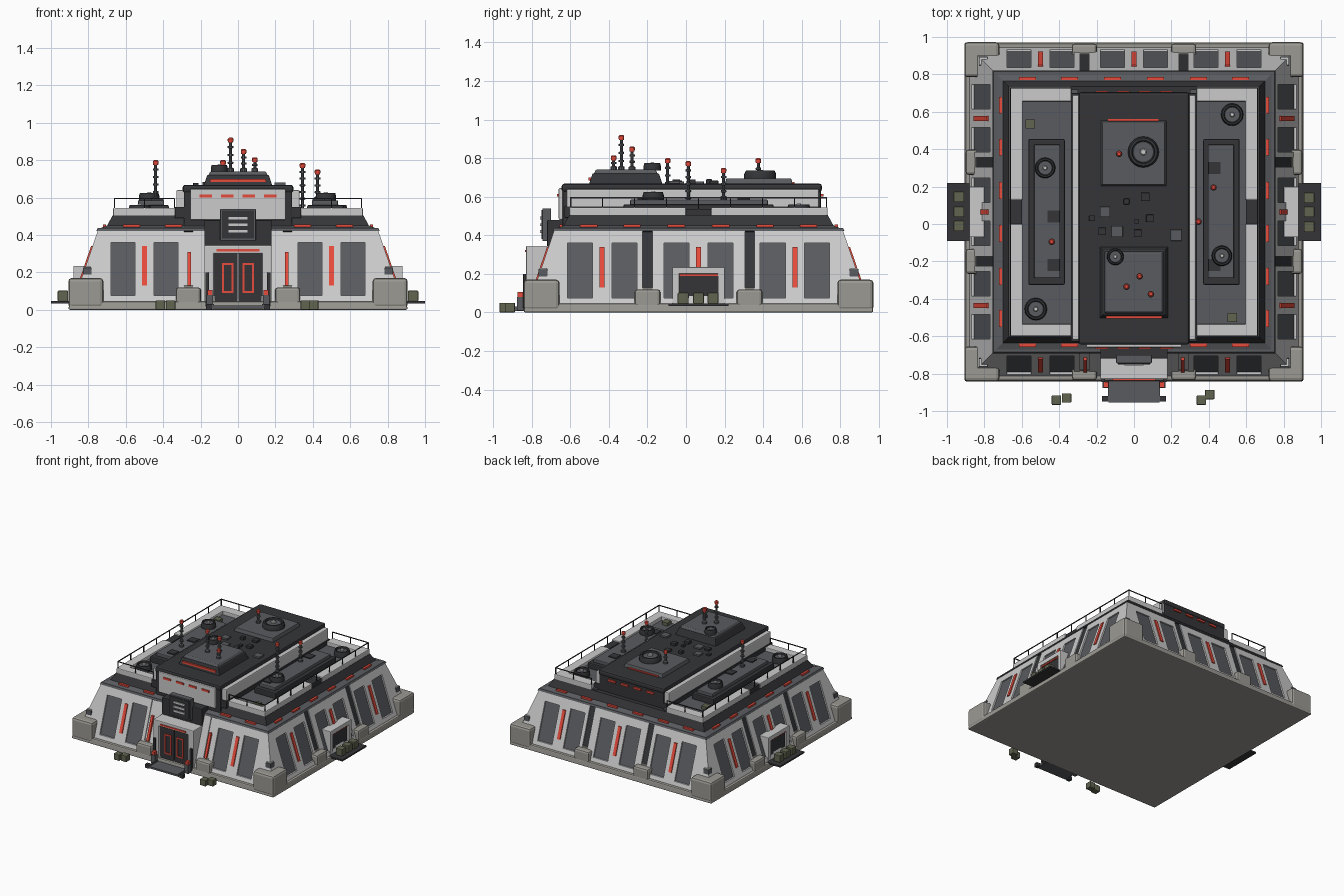
import bpy, math, random
from mathutils import Matrix, Vector

if "Cube" in bpy.data.objects:
    bpy.data.objects.remove(bpy.data.objects["Cube"])

random.seed(4)
CY = 0.065                      # centre of the square building in y

def mat(name, r, g, b):
    m = bpy.data.materials.new(name)
    m.diffuse_color = (r, g, b, 1)
    m.use_nodes = True
    m.node_tree.nodes["Principled BSDF"].inputs["Base Color"].default_value = m.diffuse_color
    return m

LIGHT = mat("light_panel", .52, .52, .51)
STONE = mat("concrete", .33, .32, .29)
MID = mat("mid_grey", .10, .105, .115)
DARK = mat("dark_grey", .035, .036, .04)
RED = mat("red_light", .8, .07, .045)
OLIVE = mat("olive", .12, .13, .08)

def mesh(name, verts, faces, m, bevel=0, smooth=False):
    me = bpy.data.meshes.new(name)
    me.from_pydata([tuple(v) for v in verts], [], faces)
    me.materials.append(m)
    ob = bpy.data.objects.new(name, me)
    bpy.context.collection.objects.link(ob)
    if smooth:
        me.polygons.foreach_set("use_smooth", [True] * len(me.polygons))
        me.set_sharp_from_angle(angle=math.radians(35))
    if bevel:
        b = ob.modifiers.new("bevel", "BEVEL")
        b.width, b.segments = bevel, 2
    return ob

HEX = [(3, 2, 1, 0), (4, 5, 6, 7), (0, 1, 5, 4), (1, 2, 6, 5), (2, 3, 7, 6), (3, 0, 4, 7)]

def box(name, x0, x1, y0, y1, z0, z1, m, bevel=0, inset=0):
    """Box, or a truncated pyramid when inset is given."""
    x0, x1 = sorted((x0, x1))
    i = inset
    v = [(x0, y0, z0), (x1, y0, z0), (x1, y1, z0), (x0, y1, z0),
         (x0+i, y0+i, z1), (x1-i, y0+i, z1), (x1-i, y1-i, z1), (x0+i, y1-i, z1)]
    return mesh(name, v, HEX, m, bevel)

def square(name, half0, half1, z0, z1, m, bevel=0):
    return box(name, -half0, half0, CY-half0, CY+half0, z0, z1, m, bevel, half0-half1)

def cube(name, x, y, z, s, m, h=None, bevel=0):
    return box(name, x-s/2, x+s/2, y-s/2, y+s/2, z, z+(h or s), m, bevel)

def lathe(name, x, y, prof, m, n=20):
    v, f = [], []
    for r, z in prof:
        v += [(x+r*math.cos(2*math.pi*k/n), y+r*math.sin(2*math.pi*k/n), z) for k in range(n)]
    for j in range(len(prof)-1):
        f += [(j*n+k, j*n+(k+1) % n, (j+1)*n+(k+1) % n, (j+1)*n+k) for k in range(n)]
    f += [tuple(range(n))[::-1], tuple(range(len(v)-n, len(v)))]
    return mesh(name, v, f, m, smooth=True)

def half(z):                    # wall half-width at height z
    return .865 - (z-.05)*.342

def wall(name, side, u0, u1, z0, z1, t, m, corner=0):
    """Slab lying on the sloped wall; side 0 front, 1 right, 2 back, 3 left."""
    v = []
    for z in (z0, z1):
        a, b = half(z)-.02, half(z)+t
        if corner:
            pts = [(u0, b), (b, b), (a, a), (u0, a)]
        else:
            pts = [(u0, b), (u1, b), (u1, a), (u0, a)]
        v += [Vector((u, -d, z)) for u, d in pts]
    if corner < 0:
        v = [Vector((-p.x, p.y, p.z)) for p in v]
        v = [v[k] for k in (1, 0, 3, 2, 5, 4, 7, 6)]
    R = Matrix.Translation((0, CY, 0)) @ Matrix.Rotation(side*math.pi/2, 4, 'Z')
    return mesh(name, [R @ p for p in v], HEX, m)

def side_box(name, side, u0, u1, d0, d1, z0, z1, m, bevel=0):
    """Box placed u along a side and d outward from the centre."""
    ob = box(name, u0, u1, -d1, -d0, z0, z1, m, bevel)
    ob.data.transform(Matrix.Translation((0, CY, 0)) @ Matrix.Rotation(side*math.pi/2, 4, 'Z'))
    return ob

# foundation, wall core and ledge
square("foundation", .907, .9, 0, .045, STONE, .008)
square("wall_core", half(.04), half(.43), .04, .43, MID)
square("ledge_underside", .73, .75, .4, .425, DARK)
square("ledge", .757, .75, .422, .437, MID)
square("ledge_slope", .735, .70, .437, .45, MID)
square("upper_base", .70, .67, .45, .505, DARK)

# four sloped walls: light lattice, dark gaps, red strips, buttresses
for s in range(4):
    for c in (-1, 1):
        wall("corner_panel", s, .68, 0, .045, .425, .012, LIGHT, c)
        for a, b in ((.45, .55), (.29, .32), (.18, .24)):
            wall("wall_column", s, *sorted((c*a, c*b)), .045, .425, .012, LIGHT)
        for a, b in ((.32, .45), (.55, .68), (.05, .18)):
            wall("wall_sill", s, *sorted((c*a, c*b)), .045, .075, .012, LIGHT)
            wall("wall_header", s, *sorted((c*a, c*b)), .36, .425, .012, LIGHT)
        wall("wall_gap", s, *sorted((c*.24, c*.29)), .045, .425, .004, LIGHT if s == 0 else DARK)
        wall("red_strip", s, c*.5-.013, c*.5+.013, .13, .34, .02, RED)
        side_box("buttress", s, c*.265-.067, c*.265+.067, .8, .9, .02, .12, STONE, .015)
        side_box("buttress_head", s, c*.265-.04, c*.265+.04, .79, .85, .1, .13, STONE, .008)
        for u in (.115, .345, .57):
            side_box("ledge_light", s, c*u-.045, c*u+.045, .705, .722, .437, .455, RED)
        if s == 0:
            wall("entry_red_strip", s, c*.26-.01, c*.26+.01, .13, .31, .02, RED)
        else:
            wall("gap_pipe", s, *sorted((c*.2, c*.33)), .085, .1, .02, DARK)
    wall("wall_column", s, -.05, .05, .045, .425, .012, LIGHT)
    if s:
        wall("red_strip", s, -.013, .013, .13, .34, .02, RED)
    # corner blocks
    ob = side_box("corner_block", s, .72, .907, .72, .907, .01, .17, STONE, .018)
    side_box("corner_box", s, .782, .83, .782, .83, .165, .225, MID, .004)
    side_box("corner_box_lid", s, .787, .825, .787, .825, .225, .23, LIGHT)

# side garages with loading ramps and crates
for s in (1, 3):
    for c in (-1, 1):
        side_box("garage_jamb", s, *sorted((c*.1, c*.135)), .77, .88, .045, .235, LIGHT, .004)
    side_box("garage_lintel", s, -.135, .135, .76, .88, .2, .235, LIGHT, .004)
    side_box("garage_door", s, -.1, .1, .78, .865, .045, .2, DARK)
    side_box("garage_light", s, -.1, .1, .86, .872, .19, .2, RED)
    side_box("loading_ramp", s, -.155, .155, .85, 1, .034, .046, DARK)
    for u in (-.08, 0, .075):
        side_box("crate", s, u-.028, u+.028, .908, .964, .046, .102, OLIVE, .004)
for x, y in ((-.415, -.942), (-.36, -.93), (.36, -.942), (.405, -.912)):
    cube("ground_crate", x, y, 0, .05, OLIVE, bevel=.004)

# front entrance
for c in (-1, 1):
    box("portal_jamb", c*.13, c*.18, -.83, -.7, .02, .34, LIGHT, .006)
    box("portal_fin", c*.155, c*.175, -.845, -.8, .02, .2, DARK, .004)
    box("door_leaf", c*.004, c*.125, -.818, -.75, .02, .3, DARK)
    x = c*.055
    for a, b, d, e in ((-.03, -.02, .09, .25), (.02, .03, .09, .25), (-.03, .03, .09, .1), (-.03, .03, .24, .25)):
        box("door_light", x+a, x+b, -.824, -.81, d, e, RED)
    cube("ramp_post", c*.155, -.935, 0, .03, DARK, .03)
    cube("post_base", c*.15, -.86, .01, .035, MID, .07)
    cube("post_light", c*.15, -.86, .08, .028, RED, .025)
    box("ramp_rail", c*.128, c*.138, -.95, -.84, .01, .03, MID)
box("portal_lintel", -.18, .18, -.83, -.68, .3, .345, LIGHT, .006)
box("portal_light", -.115, .115, -.836, -.82, .312, .324, RED)
box("entry_ramp", -.135, .135, -.955, -.82, .008, .022, MID)
box("entry_tower", -.18, .18, -.72, -.6, .34, .48, DARK, .006)
box("sign_frame", -.095, .095, -.745, -.7, .37, .54, MID, .004)
box("sign_face", -.085, .085, -.75, -.72, .38, .53, DARK)
for z in (.42, .455, .49):
    box("sign_louvre", -.05, .05, -.757, -.74, z-.007, z+.007, LIGHT)

# side terraces with parapet, railing, machinery
for c in (-1, 1):
    box("terrace_floor", c*.3, c*.655, -.59, .72, .49, .515, MID)
    for a, b in ((-.605, 0), (.13, .735)):
        box("parapet_side", c*.595, c*.668, a, b, .495, .545, LIGHT, .006)
    box("parapet_notch", c*.6, c*.66, 0, .13, .495, .535, DARK)
    for a, b in ((-.605, -.535), (.655, .735)):
        box("parapet_end", c*.335, c*.668, a, b, .495, .545, LIGHT, .006)
    # railing
    for y in (-.598, .728):
        box("rail_end", c*.34, c*.662, y-.003, y+.003, .592, .598, DARK)
        for x in (.34, .5, .66):
            cube("rail_post", c*x, y, .54, .006, DARK, .055)
    box("rail_side", c*.657, c*.663, -.598, .728, .592, .598, DARK)
    for k in range(1, 8):
        cube("rail_post", c*.66, -.598+k*1.326/8, .53, .006, DARK, .065)
    # machinery plinth
    box("plinth", c*.37, c*.565, -.325, .455, .51, .56, DARK, .008)
    box("plinth_top", c*.395, c*.535, -.29, .425, .555, .585, MID, .006)
    for y in ((.3, -.22) if c > 0 else (.04, -.22)):
        cube("plinth_hatch", c*.43, y, .58, .065, DARK, .012)

# central hall
box("hall_core", -.29, .29, -.64, .70, .44, .635, DARK, .008)
box("hall_cap", -.296, .296, -.645, .705, .625, .668, DARK, .014)
box("hall_front", -.255, .255, -.66, -.6, .48, .645, LIGHT, .006)
for c in (-1, 1):
    box("hall_side", c*.28, c*.33, -.62, .69, .5, .64, LIGHT, .008)
    box("hall_side_base", c*.28, c*.337, -.63, .7, .49, .55, DARK, .004)
    for x in (.057, .172):
        box("hall_light", c*x-.033, c*x+.033, -.668, -.65, .6, .615, RED)
        box("hall_back_light", c*x-.033, c*x+.033, .69, .712, .6, .615, RED)

# roof platforms
box("front_platform", -.185, .185, -.505, -.12, .66, .72, DARK, .004, .02)
box("front_platform_deck", -.16, .16, -.48, -.145, .715, .74, MID, .004, .012)
box("platform_light", -.15, .15, -.505, -.47, .684, .7, RED)
box("rear_platform", -.18, .175, .2, .555, .66, .695, MID, .004, .01)
box("rear_light", -.14, .13, .552, .562, .668, .676, RED)
for x, y, s in ((.225, -.06, .06), (-.09, -.04, .06), (-.17, -.04, .04), (-.155, .065, .055), (-.225, .03, .03),
                (.06, .145, .045), (-.04, .12, .03), (.085, .03, .04), (.02, -.05, .04), (.015, .015, .025)):
    cube("roof_unit", x, y, .66, s, MID if s > .05 else DARK, random.uniform(.018, .032), .003)
for x, y in ((-.555, .535), (.525, -.5)):
    cube("terrace_crate", x, y, .51, .05, OLIVE, .03)

# round fan vents
def vent(x, y, z, r, h):
    lathe("vent", x, y, [(r, z), (r, z+h*.6), (r*.9, z+h), (r*.75, z+h), (r*.7, z+h*.7), (r*.3, z+h*.7)], DARK)
    lathe("vent_ring", x, y, [(r*.62, z+h*.4), (r*.62, z+h*.8), (r*.5, z+h*.8)], MID)
    lathe("vent_hub", x, y, [(r*.22, z+h*.5), (r*.22, z+h), (r*.15, z+h*1.1)], LIGHT, 12)

vent(.05, .385, .69, .083, .045)
vent(-.1, -.175, .735, .045, .04)
vent(-.475, .3, .58, .055, .045)
vent(.47, -.17, .58, .055, .045)
vent(-.525, -.455, .51, .06, .05)
vent(.525, .585, .51, .06, .05)

# ringed antennas with red beacons
def antenna(x, y, z0, z1):
    prof = [(.018, z0), (.018, z0+.02), (.008, z0+.025)]
    n = max(1, int((z1-z0-.05)/.035))
    for k in range(n):
        z = z0+.03+(z1-.03-z0-.03)*(k+.5)/n
        prof += [(.008, z-.006), (.015, z-.005), (.015, z+.005), (.008, z+.006)]
    lathe("antenna", x, y, prof+[(.008, z1-.02)], MID, 10)
    lathe("beacon", x, y, [(.013, z1-.026), (.015, z1-.018), (.015, z1-.006), (.009, z1)], RED, 10)

for a in ((-.04, -.335, .735, .92), (.03, -.28, .735, .86), (.09, -.375, .735, .815), (-.08, .375, .69, .8),
          (-.44, -.095, .58, .8), (.425, .195, .58, .75), (.345, .012, .51, .785)):
    antenna(*a)
